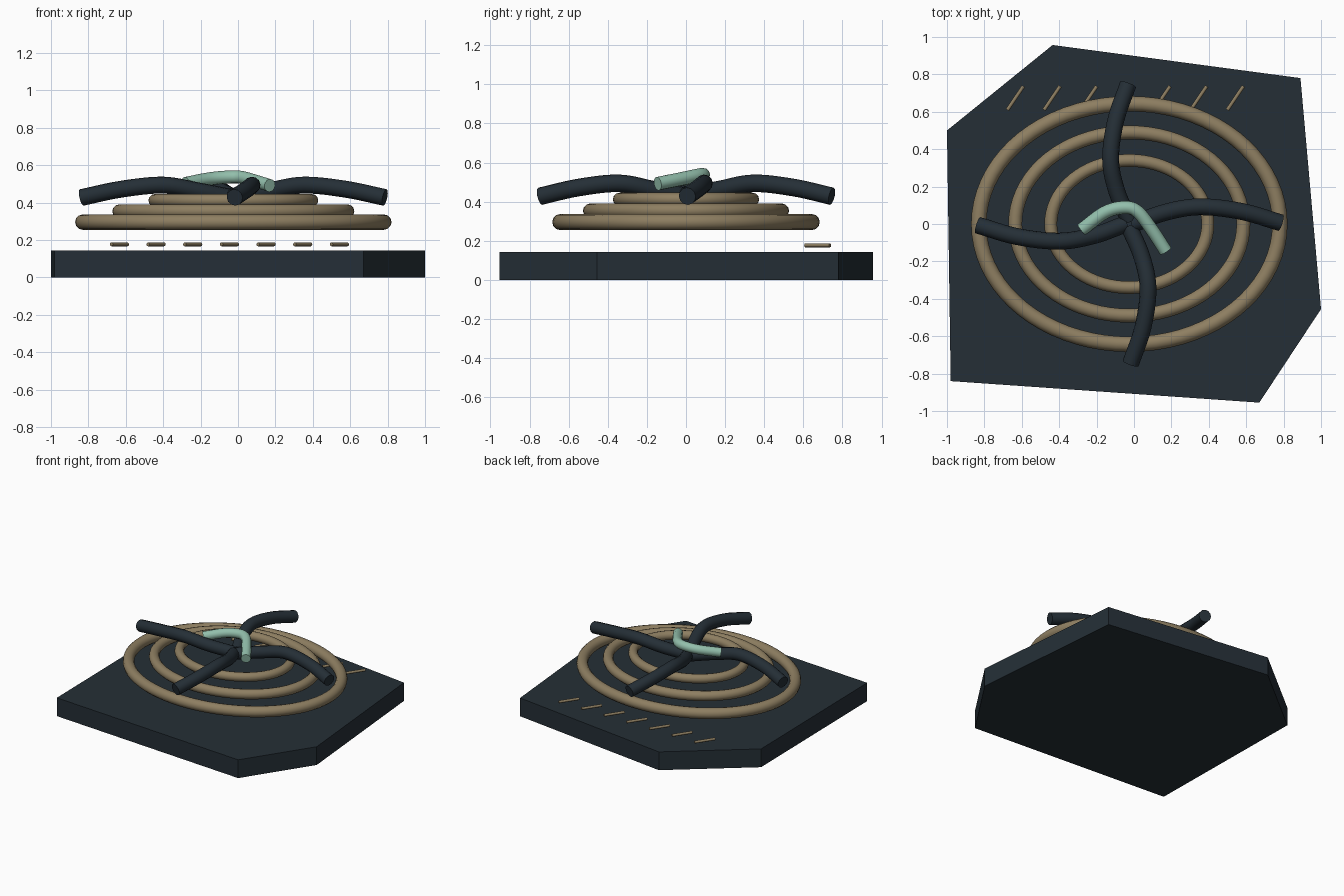
import bpy, bmesh, math
from mathutils import Vector

if "Cube" in bpy.data.objects:
    bpy.data.objects.remove(bpy.data.objects["Cube"])


def material(name, rgb):
    m = bpy.data.materials.new(name)
    m.diffuse_color = (*rgb, 1)
    m.use_nodes = True
    m.node_tree.nodes["Principled BSDF"].inputs["Base Color"].default_value = m.diffuse_color
    return m


slate = material("dark slate", (0.018, 0.028, 0.037))
tan = material("tan brown", (0.27, 0.21, 0.12))
mint = material("pale mint", (0.29, 0.52, 0.41))


def smooth_path(points, steps=6):
    """Catmull-Rom interpolation through the points."""
    p = [Vector(q) for q in points]
    p = [2 * p[0] - p[1]] + p + [2 * p[-1] - p[-2]]
    out = []
    for a, b, c, d in zip(p, p[1:], p[2:], p[3:]):
        for i in range(steps):
            t = i / steps
            out.append(0.5 * (2 * b + (c - a) * t + (2 * a - 5 * b + 4 * c - d) * t * t
                              + (3 * b - a - 3 * c + d) * t ** 3))
    return out + [p[-2]]


def tube(name, path, radius, mat, cyclic=False):
    curve = bpy.data.curves.new(name, 'CURVE')
    curve.dimensions = '3D'
    curve.bevel_depth = radius
    curve.bevel_resolution = 4
    curve.use_fill_caps = not cyclic
    spline = curve.splines.new('POLY')
    spline.points.add(len(path) - 1)
    for point, co in zip(spline.points, path):
        point.co = (*co, 1)
    spline.use_cyclic_u = cyclic
    curve.materials.append(mat)
    obj = bpy.data.objects.new(name, curve)
    bpy.context.collection.objects.link(obj)
    bpy.ops.object.select_all(action='DESELECT')
    obj.select_set(True)
    bpy.context.view_layer.objects.active = obj
    bpy.ops.object.convert(target='MESH')
    bpy.ops.object.shade_smooth_by_angle(angle=math.radians(40))


# Six-sided slab base
outline = [(-1, 0.5), (-0.98, -0.84), (0.67, -0.955), (1, -0.455), (0.89, 0.78), (-0.435, 0.957)]
bm = bmesh.new()
face = bm.faces.new([bm.verts.new((x, y, 0)) for x, y in outline])
top = bmesh.ops.extrude_face_region(bm, geom=[face])['geom']
bmesh.ops.translate(bm, vec=(0, 0, 0.143), verts=[v for v in top if isinstance(v, bmesh.types.BMVert)])
bmesh.ops.recalc_face_normals(bm, faces=bm.faces)
mesh = bpy.data.meshes.new("base_slab")
bm.to_mesh(mesh)
bm.free()
mesh.materials.append(slate)
bpy.context.collection.objects.link(bpy.data.objects.new("base_slab", mesh))

# Stacked oval rings
CX = -0.025
rings = [("outer_ring", 0.805, 0.643, 0.296, 0.041),
         ("middle_ring", 0.61, 0.49, 0.354, 0.037),
         ("inner_ring", 0.42, 0.34, 0.412, 0.034)]
for name, rx, ry, z, r in rings:
    angles = [2 * math.pi * i / 72 for i in range(72)]
    tube(name, [(CX + rx * math.cos(a), ry * math.sin(a), z) for a in angles], r, tan, True)

# Four curved arms, turned about the centre and slightly shorter in y
arm = [(0.02, 0, 0.43), (0.19, 0.067, 0.463), (0.375, 0.1, 0.494), (0.6, 0.073, 0.472), (0.81, 0.007, 0.428)]
for k, name in enumerate(("right_arm", "back_arm", "left_arm", "front_arm")):
    c, s = round(math.cos(k * math.pi / 2)), round(math.sin(k * math.pi / 2))
    tube(name, smooth_path([(CX + c * x - s * y, 0.92 * (s * x + c * y), z) for x, y, z in arm]),
         0.045, slate)

# Bent handle over the hub
handle = [(-0.28, -0.03, 0.503), (-0.155, 0.062, 0.527), (-0.05, 0.088, 0.537),
          (0.02, 0.065, 0.535), (0.095, -0.03, 0.515), (0.17, -0.145, 0.492)]
tube("handle", smooth_path(handle), 0.035, mint)

# Row of slanted tick marks
for i in range(7):
    x = -0.634 + 0.196 * i
    tube(f"tick_mark_{i + 1}", [(x - 0.043, 0.61, 0.177), (x + 0.043, 0.737, 0.177)], 0.01, tan)
